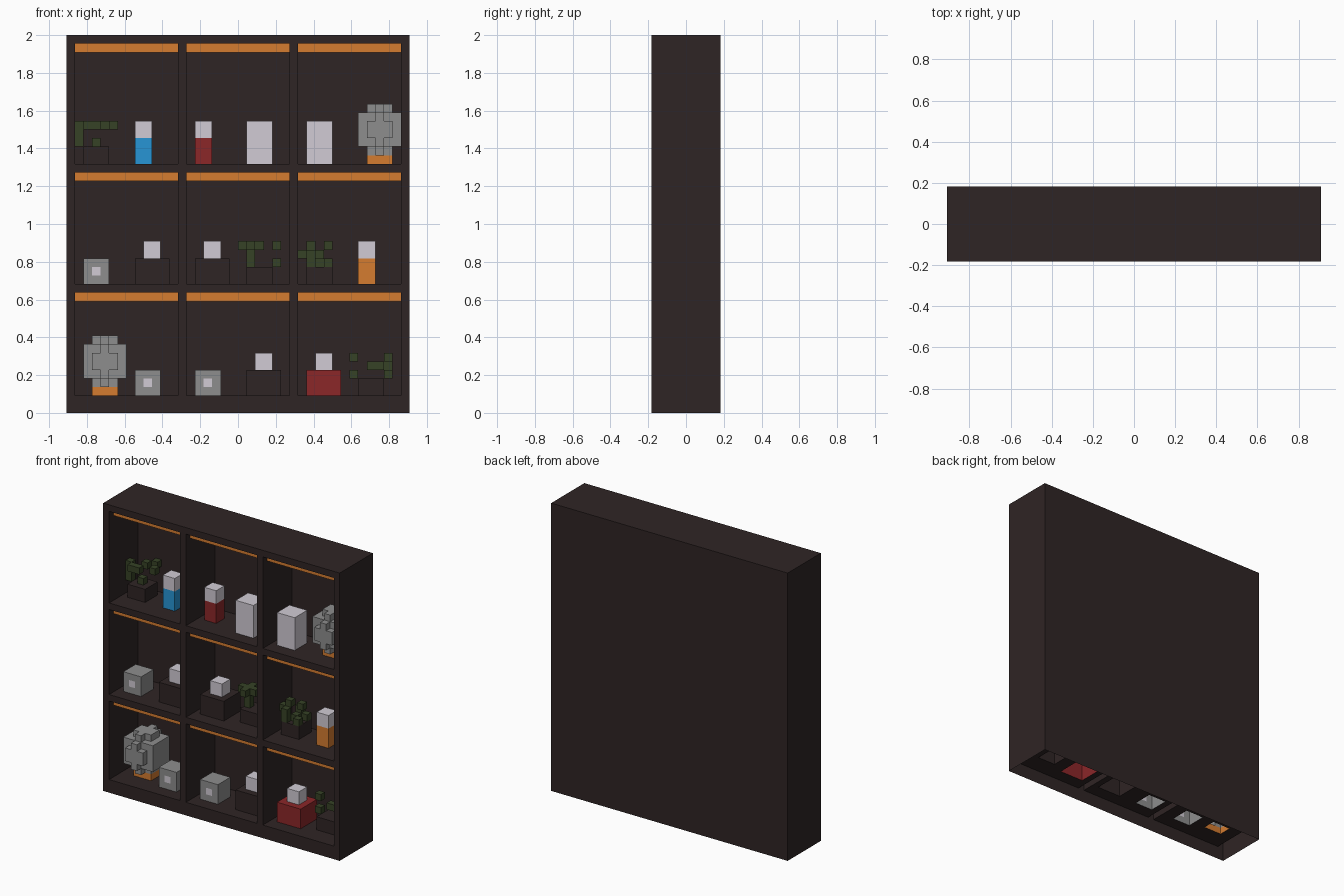
import bpy
import bmesh

if "Cube" in bpy.data.objects:
    bpy.data.objects.remove(bpy.data.objects["Cube"])

U = 2 / 44          # size of one block; the cabinet is 40 x 8 x 44 blocks
COLOURS = {
    "dark_wood": (0.028, 0.018, 0.018),
    "warm_orange": (0.66, 0.20, 0.03),
    "pale_white": (0.64, 0.60, 0.66),
    "stone_grey": (0.27, 0.27, 0.27),
    "bright_blue": (0.02, 0.30, 0.66),
    "deep_red": (0.26, 0.02, 0.022),
    "leaf_green": (0.037, 0.055, 0.019),
}
MATS = {}
for colour, rgb in COLOURS.items():
    MATS[colour] = bpy.data.materials.new(colour)
    MATS[colour].diffuse_color = (*rgb, 1)

grid = {}           # block position -> part name
paint = {}          # part name -> colour


def fill(part, colour, x, y, z):
    """Fill a box of blocks; x, y, z are (start, end), y counted from the front."""
    paint[part] = colour
    for i in range(*x):
        for j in range(*y):
            for k in range(*z):
                grid[i, j, k] = part


def clear(x, y, z):
    for i in range(*x):
        for j in range(*y):
            for k in range(*z):
                grid.pop((i, j, k), None)


# Cabinet with nine bays, each with an orange light strip
BAY_X = (1, 14, 27)
BAY_Z = ((2, 14), (15, 28), (29, 43))
fill("cabinet", "dark_wood", (0, 40), (0, 8), (0, 44))
for x in BAY_X:
    for z0, z1 in BAY_Z:
        clear((x, x + 12), (0, 7), (z0, z1))
for r, (z0, z1) in enumerate(BAY_Z):
    for c, x in enumerate(BAY_X):
        fill(f"light_strip_{r}_{c}", "warm_orange", (x, x + 12), (1, 2), (z1 - 1, z1))


# Ornaments standing on the shelves
def bottle(n, x, z, colour):
    fill(f"bottle_body_{n}", colour, (x, x + 2), (3, 5), (z, z + 3))
    fill(f"bottle_cap_{n}", "pale_white", (x, x + 2), (3, 5), (z + 3, z + 5))


def stand(n, x, z, colour):
    fill(f"stand_base_{n}", colour, (x, x + 4), (2, 6), (z, z + 3))
    fill(f"stand_cube_{n}", "pale_white", (x + 1, x + 3), (3, 5), (z + 3, z + 5))


def speaker(n, x, z):
    fill(f"grey_box_{n}", "stone_grey", (x, x + 3), (2, 5), (z, z + 3))
    fill(f"grey_box_spot_{n}", "pale_white", (x + 1, x + 2), (2, 3), (z + 1, z + 2))


def boulder(n, x, z):
    part = f"boulder_{n}"
    grey = "stone_grey"
    fill(part, grey, (x, x + 5), (2, 6), (z + 2, z + 6))
    # plus-shaped bumps below and on top
    for k in (z + 1, z + 6):
        fill(part, grey, (x + 1, x + 4), (3, 5), (k, k + 1))
        fill(part, grey, (x + 2, x + 3), (2, 6), (k, k + 1))
    # plus-shaped bumps front and back
    for j in (1, 6):
        fill(part, grey, (x + 1, x + 4), (j, j + 1), (z + 3, z + 5))
        fill(part, grey, (x + 2, x + 3), (j, j + 1), (z + 2, z + 6))
    fill(f"boulder_foot_{n}", "warm_orange", (x + 1, x + 4), (3, 5), (z, z + 1))


def plant(n, x, z, leaves):
    fill(f"pot_{n}", "dark_wood", (x, x + 3), (3, 6), (z, z + 2))
    for i, j, k in leaves:
        a, b, c = x + i, 3 + j, z + 2 + k
        fill(f"leaves_{n}", "leaf_green", (a, a + 1), (b, b + 1), (c, c + 1))


# Top row
plant("top", 2, 29, [(1, 1, 0), (-1, 1, 0), (-1, 1, 1), (-1, 1, 2), (0, 0, 2),
                     (1, 0, 2), (1, 2, 2), (2, 3, 2), (3, 1, 2)])
bottle("blue", 8, 29, "bright_blue")
bottle("red", 15, 29, "deep_red")
for n, x in enumerate((21, 28)):
    fill(f"white_block_{n}", "pale_white", (x, x + 3), (2, 5), (29, 34))
boulder("top", 34, 29)

# Middle row
speaker("middle", 2, 15)
stand("middle_left", 8, 15, "dark_wood")
stand("middle_centre", 15, 15, "dark_wood")
plant("middle_centre", 21, 15, [(0, 1, 0), (3, 1, 0), (0, 1, 1), (-1, 1, 2),
                                (0, 1, 2), (1, 1, 2), (0, 2, 2), (0, 0, 2), (3, 1, 2)])
plant("middle_right", 28, 15, [(0, 0, 0), (1, 1, 0), (2, 2, 0), (2, 0, 0), (-1, 1, 1),
                               (0, 0, 1), (1, 2, 1), (0, 1, 2), (2, 1, 2)])
bottle("orange", 34, 15, "warm_orange")

# Bottom row
boulder("bottom", 2, 2)
speaker("bottom_left", 8, 2)
speaker("bottom_centre", 15, 2)
stand("bottom_centre", 21, 2, "dark_wood")
stand("bottom_right", 28, 2, "deep_red")
plant("bottom", 34, 2, [(-1, 1, 0), (3, 1, 0), (1, 1, 1), (2, 1, 1), (3, 2, 1),
                        (-1, 1, 2), (3, 1, 2)])

# Outer sides of a block: direction and its four corners
SIDES = {
    (1, 0, 0): ((1, 0, 0), (1, 1, 0), (1, 1, 1), (1, 0, 1)),
    (-1, 0, 0): ((0, 0, 0), (0, 0, 1), (0, 1, 1), (0, 1, 0)),
    (0, 1, 0): ((0, 1, 0), (0, 1, 1), (1, 1, 1), (1, 1, 0)),
    (0, -1, 0): ((0, 0, 0), (1, 0, 0), (1, 0, 1), (0, 0, 1)),
    (0, 0, 1): ((0, 0, 1), (1, 0, 1), (1, 1, 1), (0, 1, 1)),
    (0, 0, -1): ((0, 0, 0), (0, 1, 0), (1, 1, 0), (1, 0, 0)),
}

# One object per part, from exposed sides only; the underside stays open
cells = {}
for cell, part in grid.items():
    cells.setdefault(part, []).append(cell)
for part, blocks in cells.items():
    bm = bmesh.new()
    verts = {}
    for x, y, z in blocks:
        for (dx, dy, dz), corners in SIDES.items():
            if (x + dx, y + dy, z + dz) in grid or z + dz < 0:
                continue
            face = []
            for a, b, c in corners:
                p = (x + a, y + b, z + c)
                if p not in verts:
                    verts[p] = bm.verts.new(((p[0] - 20) * U, (p[1] - 4) * U, p[2] * U))
                face.append(verts[p])
            bm.faces.new(face)
    mesh = bpy.data.meshes.new(part)
    bm.to_mesh(mesh)
    bm.free()
    mesh.materials.append(MATS[paint[part]])
    bpy.context.collection.objects.link(bpy.data.objects.new(part, mesh))

for m in bpy.data.materials:
    if m.users and not m.is_grease_pencil:
        m.use_nodes = True
        m.node_tree.nodes["Principled BSDF"].inputs["Base Color"].default_value = m.diffuse_color
